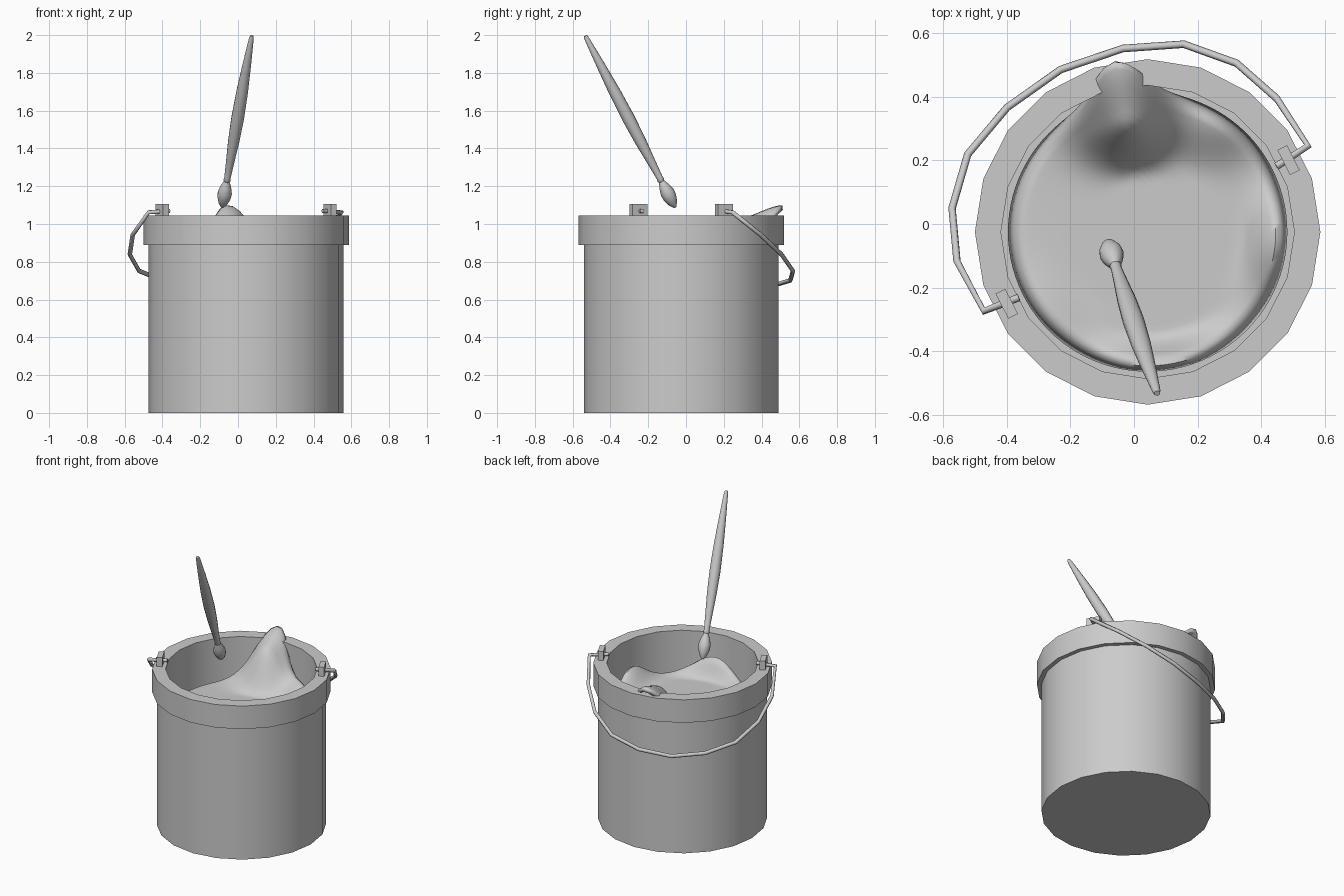
import bpy, bmesh
from math import sin, cos, pi, exp, radians, degrees
from mathutils import Vector, Matrix

if "Cube" in bpy.data.objects:
    bpy.data.objects.remove(bpy.data.objects["Cube"])

CX, CY = 0.043, -0.025          # bucket axis
AXIS = radians(27)              # direction of the handle hinge


def finish(name, bm, matrix=None, angle=30):
    bmesh.ops.recalc_face_normals(bm, faces=bm.faces)
    me = bpy.data.meshes.new(name)
    bm.to_mesh(me)
    bm.free()
    ob = bpy.data.objects.new(name, me)
    bpy.context.collection.objects.link(ob)
    if matrix:
        ob.matrix_world = matrix
    bpy.ops.object.select_all(action='DESELECT')
    ob.select_set(True)
    bpy.context.view_layer.objects.active = ob
    bpy.ops.object.shade_smooth_by_angle(angle=radians(angle))
    return ob


def lathe(name, profile, sides, matrix, angle=30):
    bm = bmesh.new()
    rings = [[bm.verts.new((r * cos(2 * pi * i / sides), r * sin(2 * pi * i / sides), z))
              for i in range(sides)] for r, z in profile]
    for a, b in zip(rings, rings[1:]):
        for i in range(sides):
            j = (i + 1) % sides
            bm.faces.new((a[i], a[j], b[j], b[i]))
    bm.faces.new(rings[0])
    bm.faces.new(rings[-1])
    return finish(name, bm, matrix, angle)


# Bucket with thick collar, hollow inside
lathe("bucket", [(.516, 0), (.516, .89), (.544, .89), (.544, 1.045), (.462, 1.045), (.462, .05)],
      20, Matrix.Translation((CX, CY, 0)))


# Paint surface: polar sheet with a tongue lapping over the back rim
def step(a, b, x):
    t = min(max((x - a) / (b - a), 0), 1)
    return t * t * (3 - 2 * t)


def bump(deg, centre, width):
    d = (deg - centre + 180) % 360 - 180
    return exp(-(d / width) ** 2)


def paint_point(s, th):
    deg = degrees(th)
    tongue = bump(deg, 101, 12)
    r = s * (.44 + .105 * tongue)
    z = .78
    z += bump(deg, 100, 23) * (.25 * step(.17, .36, r) + .07 * step(.30, .55, r))
    z += .08 * bump(deg, 58, 18) * step(.22, .42, r)
    z += .17 * bump(deg, 277, 26) * step(.32, .45, r)
    z += .13 * bump(deg, -6, 20) * step(.28, .44, r)
    z += .04 * bump(deg, 220, 25) * step(.25, .44, r)
    z -= .07 * (1 - bump(deg, 101, 22)) * max(0, (s - .9) / .1) ** 2
    return Vector((CX + r * cos(th), CY + r * sin(th), z))


bm = bmesh.new()
SEG, RINGS = 96, 24
centre = bm.verts.new((CX, CY, .78))
rows = [[bm.verts.new(paint_point(k / RINGS, 2 * pi * i / SEG)) for i in range(SEG)]
        for k in range(1, RINGS + 1)]
for i in range(SEG):
    j = (i + 1) % SEG
    bm.faces.new((centre, rows[0][i], rows[0][j]))
    for a, b in zip(rows, rows[1:]):
        bm.faces.new((a[i], b[i], b[j], a[j]))
paint = finish("paint", bm, angle=60)
mod = paint.modifiers.new("thickness", 'SOLIDIFY')
mod.thickness = .025
mod.offset = -1

# Hinge lugs on the rim
hinge = Matrix.Translation((CX, CY, 1.07)) @ Matrix.Rotation(AXIS, 4, 'Z')
for side, label in ((1, "right"), (-1, "left")):
    bm = bmesh.new()
    bmesh.ops.create_cube(bm, size=1)
    bmesh.ops.scale(bm, vec=(.034, .088, .064), verts=bm.verts)
    finish("lug_" + label, bm, hinge @ Matrix.Translation((side * .498, 0, .004)))

# Wire handle hanging down at the back
half = [(.455, 0), (.573, .012), (.565, .19), (.503, .346), (.382, .475), (.205, .55)]
path = [(u, v) for u, v in half] + [(0, .58)] + [(-u, v) for u, v in reversed(half)]
cu = bpy.data.curves.new("handle", 'CURVE')
cu.dimensions = '3D'
cu.bevel_depth = .012
cu.bevel_resolution = 1
cu.use_fill_caps = True
sp = cu.splines.new('POLY')
sp.points.add(len(path) - 1)
for p, (u, v) in zip(sp.points, path):
    shift = -.012 if v > .02 else 0
    p.co = (u + shift, v, -.67 * v, 1)
handle = bpy.data.objects.new("handle", cu)
bpy.context.collection.objects.link(handle)
handle.matrix_world = hinge

# Paint brush leaning above the paint
tip, top = Vector((-.083, -.057, 1.087)), Vector((.073, -.533, 1.996))
axis = top - tip
place = Matrix.Translation(tip) @ axis.to_track_quat('Z', 'Y').to_matrix().to_4x4()
lathe("brush", [(.006, 0), (.024, .025), (.036, .06), (.038, .09), (.029, .125), (.015, .158),
                (.019, .165), (.017, .18), (.022, .27), (.030, .40), (.034, .54), (.031, .70),
                (.023, .86), (.013, 1.02), (.009, axis.length)], 14, place, 45)
